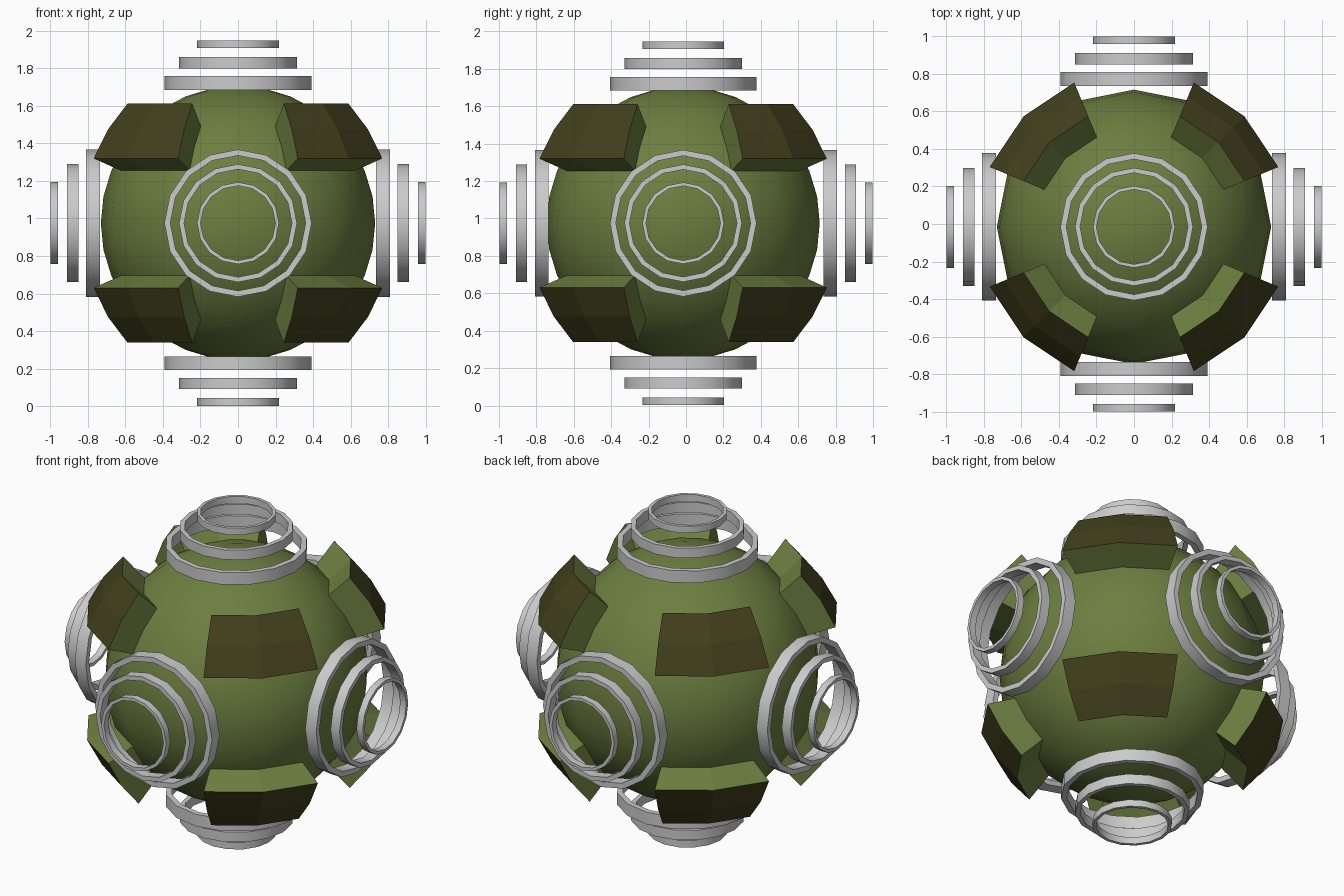
import bpy, bmesh
from math import sin, cos, pi, radians
from mathutils import Vector

if "Cube" in bpy.data.objects:
    bpy.data.objects.remove(bpy.data.objects["Cube"])

CENTRE = Vector((0, -0.015, 0.975))


def material(name, colour):
    m = bpy.data.materials.new(name)
    m.diffuse_color = (*colour, 1)
    m.use_nodes = True
    m.node_tree.nodes["Principled BSDF"].inputs["Base Color"].default_value = m.diffuse_color
    return m


green = material("olive_green", (0.15, 0.21, 0.05))
brown = material("dark_brown", (0.055, 0.05, 0.012))


def make_object(name, bm, mats=()):
    bmesh.ops.recalc_face_normals(bm, faces=bm.faces[:])
    mesh = bpy.data.meshes.new(name)
    bm.to_mesh(mesh)
    bm.free()
    for m in mats:
        mesh.materials.append(m)
    ob = bpy.data.objects.new(name, mesh)
    bpy.context.collection.objects.link(ob)
    return ob


def smooth(ob, degrees):
    bpy.ops.object.select_all(action='DESELECT')
    ob.select_set(True)
    bpy.context.view_layer.objects.active = ob
    bpy.ops.object.shade_smooth_by_angle(angle=radians(degrees))


# Round body
bm = bmesh.new()
bmesh.ops.create_uvsphere(bm, u_segments=16, v_segments=16, radius=0.73)
body = make_object("body_sphere", bm, [green])
body.location = CENTRE
smooth(body, 40)


# Armour plate: a block of spherical shell, brown outside and green at the sides
def plate(name, sx, sy, sz):
    bm = bmesh.new()

    def grid(r):
        rows = []
        for lat in (22.5, 33.75, 45):
            rows.append([])
            for az in (22.5, 45, 67.5):
                a, b = radians(az), radians(lat)
                rows[-1].append(bm.verts.new((sx * r * cos(b) * cos(a),
                                              sy * r * cos(b) * sin(a),
                                              sz * r * sin(b))))
        return rows

    outer, inner = grid(0.9), grid(0.72)
    for g, mat in ((outer, 1), (inner, 0)):
        for i in range(2):
            for j in range(2):
                f = bm.faces.new((g[i][j], g[i][j + 1], g[i + 1][j + 1], g[i + 1][j]))
                f.material_index = mat
    rim = [(0, 0), (0, 1), (0, 2), (1, 2), (2, 2), (2, 1), (2, 0), (1, 0)]
    for (a, b), (c, d) in zip(rim, rim[1:] + rim[:1]):
        bm.faces.new((outer[a][b], outer[c][d], inner[c][d], inner[a][b]))
    make_object(name, bm, [green, brown]).location = CENTRE


for sx, xn in ((-1, "left"), (1, "right")):
    for sy, yn in ((-1, "front"), (1, "back")):
        for sz, zn in ((-1, "lower"), (1, "upper")):
            plate(f"plate_{zn}_{yn}_{xn}", sx, sy, sz)


# Stack of three shrinking hoops along one axis
HOOPS = [("large", 0.392, 0.032, 0.735, 0.808),
         ("medium", 0.314, 0.027, 0.85, 0.91),
         ("small", 0.218, 0.019, 0.957, 0.998)]


def hoop(name, direction, radius, wall, near, far, sides=16):
    bm = bmesh.new()
    section = [(radius, near), (radius, far), (radius - wall, far), (radius - wall, near)]
    loops = []
    for k in range(sides):
        a = 2 * pi * k / sides
        loops.append([bm.verts.new((r * cos(a), r * sin(a), h)) for r, h in section])
    for k in range(sides):
        p, q = loops[k], loops[(k + 1) % sides]
        for i in range(4):
            bm.faces.new((p[i], q[i], q[(i + 1) % 4], p[(i + 1) % 4]))
    ob = make_object(name, bm)
    ob.rotation_euler = Vector(direction).to_track_quat('Z', 'Y').to_euler()
    ob.location = CENTRE
    if direction[1]:
        ob.location.y = 0
    smooth(ob, 40)


SIDES = {"right": (1, 0, 0), "left": (-1, 0, 0), "back": (0, 1, 0),
         "front": (0, -1, 0), "top": (0, 0, 1), "bottom": (0, 0, -1)}
for side, d in SIDES.items():
    inset = 0.026 if d[2] else 0
    for size, radius, wall, near, far in HOOPS:
        hoop(f"hoop_{side}_{size}", d, radius, wall, near - inset, far - inset)
